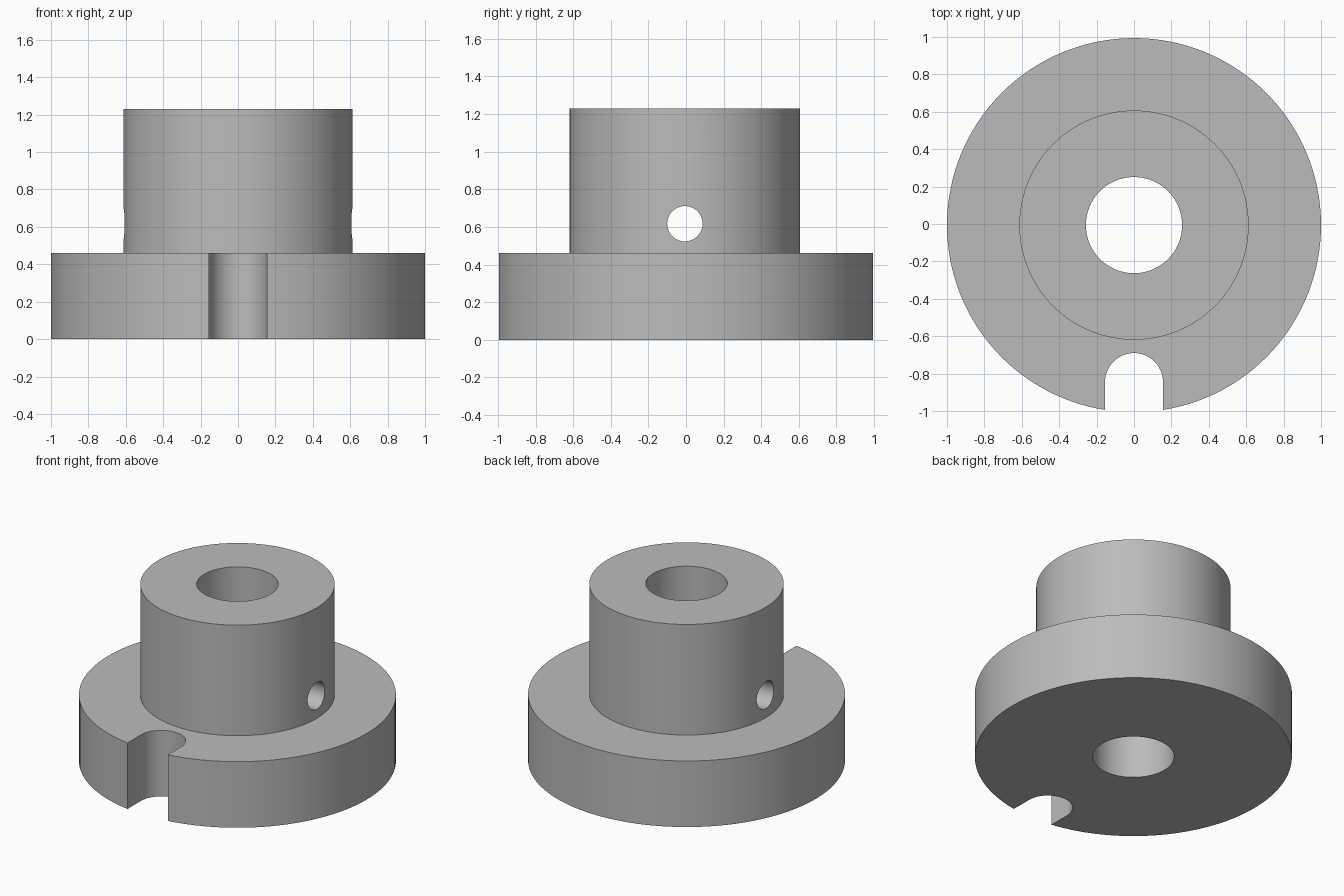
import bpy, bmesh
from math import pi, sin, cos
from mathutils import Matrix, Vector

if "Cube" in bpy.data.objects:
    bpy.data.objects.remove(bpy.data.objects["Cube"], do_unlink=True)

CY = -0.006                      # axis position of the turned body
FLANGE_R, FLANGE_H = 1.0, 0.46
HUB_R, HUB_H = 0.613, 1.23
BORE_R = 0.257
SLOT_R, SLOT_Y = 0.155, -0.845
PIN_R, PIN_Z = 0.094, 0.617

grey = bpy.data.materials.new("grey_metal")
grey.use_nodes = True
colour = (0.5, 0.5, 0.5, 1)
grey.diffuse_color = colour
grey.node_tree.nodes["Principled BSDF"].inputs["Base Color"].default_value = colour


def make_object(name, bm):
    bmesh.ops.recalc_face_normals(bm, faces=bm.faces)
    mesh = bpy.data.meshes.new(name)
    bm.to_mesh(mesh)
    bm.free()
    mesh.materials.append(grey)
    obj = bpy.data.objects.new(name, mesh)
    bpy.context.collection.objects.link(obj)
    return obj


def lathe(name, profile, steps=128):
    bm = bmesh.new()
    verts = [bm.verts.new((r, CY, z)) for r, z in profile]
    edges = [bm.edges.new((a, b)) for a, b in zip(verts, verts[1:] + verts[:1])]
    bmesh.ops.spin(bm, geom=verts + edges, cent=(0, CY, 0), axis=(0, 0, 1),
                   angle=2 * pi, steps=steps, use_merge=True)
    bmesh.ops.remove_doubles(bm, verts=bm.verts, dist=1e-5)
    return make_object(name, bm)


def prism(name, outline, z0, z1):
    bm = bmesh.new()
    face = bm.faces.new([bm.verts.new((x, y, z0)) for x, y in outline])
    top = bmesh.ops.extrude_face_region(bm, geom=[face])["geom"]
    bmesh.ops.translate(bm, vec=Vector((0, 0, z1 - z0)),
                        verts=[v for v in top if isinstance(v, bmesh.types.BMVert)])
    return make_object(name, bm)


# Turned body: wide flange, narrower hub and central bore
body = lathe("flanged_hub", [(BORE_R, 0), (FLANGE_R, 0), (FLANGE_R, FLANGE_H),
                             (HUB_R, FLANGE_H), (HUB_R, HUB_H), (BORE_R, HUB_H)])

# Round-ended slot in the front of the flange
arc = [(SLOT_R * cos(pi * i / 32), SLOT_Y + SLOT_R * sin(pi * i / 32)) for i in range(33)]
slot = prism("slot_cutter", arc + [(-SLOT_R, -1.2), (SLOT_R, -1.2)], -0.1, FLANGE_H + 0.1)

# Cross hole through both walls of the hub
bm = bmesh.new()
bmesh.ops.create_cone(bm, cap_ends=True, segments=48, radius1=PIN_R, radius2=PIN_R, depth=2,
                      matrix=Matrix.Translation((0, CY, PIN_Z)) @ Matrix.Rotation(pi / 2, 4, 'Y'))
cross_hole = make_object("cross_hole_cutter", bm)

# Cut, then discard the cutters
bpy.context.view_layer.objects.active = body
for cutter in (slot, cross_hole):
    cutter.hide_render = True
    mod = body.modifiers.new(cutter.name, 'BOOLEAN')
    mod.operation, mod.solver, mod.object = 'DIFFERENCE', 'EXACT', cutter
    bpy.ops.object.modifier_apply(modifier=mod.name)
    bpy.data.objects.remove(cutter, do_unlink=True)

# Smooth round walls with crisp rims
bpy.ops.object.select_all(action='DESELECT')
body.select_set(True)
bpy.ops.object.shade_smooth_by_angle(angle=pi / 6)
